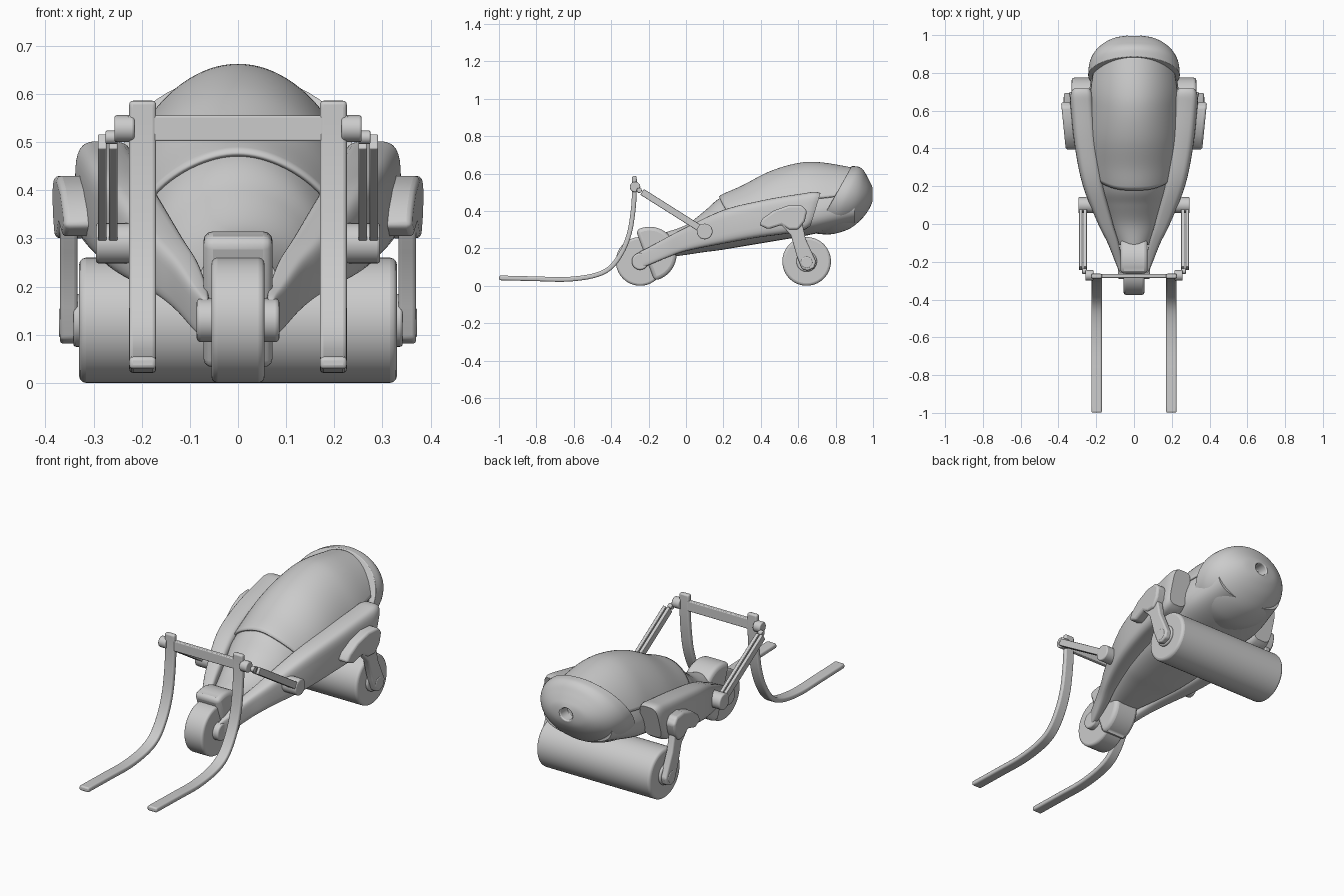
import bpy, bmesh
from math import sin, cos, pi, radians, copysign
from mathutils import Vector

if "Cube" in bpy.data.objects:
    bpy.data.objects.remove(bpy.data.objects["Cube"])


def finish(name, bm, mirror=False, bevel=0.0, segs=3, angle=35):
    bmesh.ops.recalc_face_normals(bm, faces=bm.faces)
    me = bpy.data.meshes.new(name)
    bm.to_mesh(me)
    bm.free()
    ob = bpy.data.objects.new(name, me)
    bpy.context.collection.objects.link(ob)
    bpy.ops.object.select_all(action='DESELECT')
    ob.select_set(True)
    bpy.context.view_layer.objects.active = ob
    bpy.ops.object.shade_smooth_by_angle(angle=radians(angle))
    if bevel:
        b = ob.modifiers.new("bevel", 'BEVEL')
        b.width, b.segments, b.limit_method = bevel, segs, 'ANGLE'
        b.angle_limit = radians(40)
    if mirror:
        m = ob.modifiers.new("mirror", 'MIRROR')
        m.use_axis = (True, False, False)
    return ob


def spline(keys, n):
    """Catmull-Rom through tuples of numbers."""
    out = []
    for i in range(len(keys) - 1):
        p = [Vector(keys[min(max(i + k, 0), len(keys) - 1)]) for k in (-1, 0, 1, 2)]
        for j in range(n):
            t = j / n
            out.append(p[1] + 0.5 * t * (p[2] - p[0] + t * (2 * p[0] - 5 * p[1] + 4 * p[2] - p[3]
                       + t * (3 * (p[1] - p[2]) + p[3] - p[0]))))
    return out + [Vector(keys[-1])]


def skin(bm, rings, closed=True):
    vs = [[bm.verts.new(p) for p in r] for r in rings]
    n = len(vs[0])
    for a, b in zip(vs, vs[1:]):
        for i in range(n if closed else n - 1):
            j = (i + 1) % n
            bm.faces.new((a[i], a[j], b[j], b[i]))
    if closed:
        bm.faces.new(vs[0])
        bm.faces.new(vs[-1])


def sup(v, e):
    return copysign(abs(v) ** e, v)


def prism(name, pts, x0, x1, bevel=0.008, mirror=False, splay=0.0):
    """Side-view (y, z) outline extruded along x."""
    bm = bmesh.new()
    skin(bm, [[(x + splay * (y - 0.55), y, z) for y, z in pts] for x in (x0, x1)])
    return finish(name, bm, mirror, bevel)


def rod(name, y, z, r, x0, x1, bevel=0.006, mirror=False, n=40):
    pts = [(y + r * cos(2 * pi * i / n), z + r * sin(2 * pi * i / n)) for i in range(n)]
    return prism(name, pts, x0, x1, bevel, mirror)


def strip(path, thick):
    """Outline of a band following a (y, z) path."""
    a, b = [], []
    for i, p in enumerate(path):
        d = (path[min(i + 1, len(path) - 1)] - path[max(i - 1, 0)]).normalized()
        o = Vector((-d.y, d.x)) * thick / 2
        a.append(p + o)
        b.append(p - o)
    return a + b[::-1]


# Main hull: y, mid z, half width, top z, bottom z
HULL = [(-.11, .22, .08, .285, .15), (0, .24, .125, .325, .165), (.1, .27, .165, .40, .18),
        (.18, .30, .192, .468, .19), (.3, .335, .215, .523, .21), (.45, .375, .23, .60, .235),
        (.6, .39, .235, .644, .26), (.72, .40, .235, .648, .285), (.9, .44, .2, .618, .33)]
hull_rows = spline(HULL, 8)


def hull_point(row, t, grow=0.0):
    y, zc, w, top, bot = row
    c, s = cos(t), sin(t)
    if s >= 0:
        return Vector((c * (w + grow), y, zc + s ** 1.35 * (top - zc + grow)))
    return Vector((sup(c, .7) * w, y, zc + sup(s, .7) * (zc - bot)))


def hull_at(y):
    for a, b in zip(hull_rows, hull_rows[1:]):
        if y <= b[0]:
            return a.lerp(b, (y - a[0]) / (b[0] - a[0]))
    return hull_rows[-1]


bm = bmesh.new()
skin(bm, [[hull_point(r, 2 * pi * i / 48) for i in range(48)] for r in hull_rows])
finish("hull", bm)

# Raised canopy cover over the hull
bm = bmesh.new()
cols = []
for i in range(41):
    t = radians(22 + 136 * i / 40)
    y0 = .18 + .07 * abs(cos(t)) ** 3
    y1 = min(.89, .81 + .56 * (hull_point(hull_at(.85), t).z - .46))
    cols.append([hull_point(hull_at(y0 + (y1 - y0) * v / 36), t, .007) for v in range(37)])
skin(bm, cols, closed=False)
canopy = finish("canopy", bm)
so = canopy.modifiers.new("thickness", 'SOLIDIFY')
so.thickness, so.offset = .01, 0

# Tail cap with a slanted front rim and an exhaust recess: y, mid z, half width, half height, slant
TAIL = [(.785, .46, .243, .18, .56), (.85, .455, .236, .18, .42), (.91, .46, .208, .157, .25),
        (.955, .472, .163, .113, .12), (.985, .482, .105, .066, .04), (.997, .488, .04, .036, 0)]
rows = spline(TAIL, 6) + [Vector((.994, .488, .034, .031, 0)), Vector((.94, .488, .032, .029, 0))]
bm = bmesh.new()
skin(bm, [[(w * cos(2 * pi * i / 48), y + k * h * sin(2 * pi * i / 48), zc + h * sin(2 * pi * i / 48))
           for i in range(48)] for y, zc, w, h, k in rows])
finish("tail_cap", bm, bevel=0.006)

# Side rails sweeping from the front hub to the tail: y, inner x, outer x, bottom z, top z
RAIL = [(-.27, .064, .074, .11, .16), (-.25, .06, .08, .095, .18), (-.2, .062, .1, .11, .205),
        (-.1, .08, .14, .15, .26), (0, .11, .19, .185, .312), (.2, .16, .27, .225, .405),
        (.4, .19, .312, .26, .455), (.6, .21, .335, .285, .492), (.66, .215, .338, .30, .502),
        (.69, .225, .33, .32, .495)]


def rail_ring(y, a, b, c, d):
    ring = []
    for i in range(32):
        u, v = sup(cos(2 * pi * i / 32), .5), sup(sin(2 * pi * i / 32), .5)
        z = (c + d) / 2 + (d - c) / 2 * v
        ring.append(((a + b) / 2 + (b - a) / 2 * u, y + 1.6 * max(0, y - .5) * (z - .4), z))
    return ring


bm = bmesh.new()
skin(bm, [rail_ring(*r) for r in spline(RAIL, 5)])
finish("side_rail", bm, mirror=True)

# Front wheel, hub and mudguard
rod("front_wheel", -.245, .13, .13, -.055, .055, .012, n=56)
rod("front_hub", -.245, .13, .045, -.086, .086, .008)
guard = [(-.195 + .145 * cos(radians(a)), .17 + .145 * sin(radians(a))) for a in range(-80, 122, 8)]
prism("front_mudguard", guard, -.072, .072, .026)

# Rear roller and axle
rod("rear_roller", .645, .13, .13, -.33, .33, .014, n=56)
rod("roller_hub", .645, .13, .055, -.342, .342)
rod("rear_axle", .645, .125, .032, -.372, .372)

# Rear swing legs with hip fairings
prism("rear_leg", [(.50, .37), (.60, .40), (.625, .32), (.64, .25), (.695, .13), (.685, .095), (.65, .08),
                   (.62, .09), (.592, .16), (.56, .27), (.51, .325)], .333, .37, .008, True)
prism("hip_fairing", [(.39, .325), (.41, .36), (.47, .402), (.55, .43), (.62, .43), (.647, .40), (.635, .345),
                      (.60, .30), (.55, .30), (.51, .325), (.44, .302)], .315, .377, .012, True, .1)

# Lift arm pivots and paired link bars
rod("lift_pivot", .1, .29, .042, .19, .295, .006, True, 24)
link = strip([Vector((-.235, .502)), Vector((.085, .30))], .036)
for i, x in enumerate((.25, .273)):
    prism(f"link_bar_{i + 1}", link, x, x + .018, .003, True)

# Fork carriage: crossbar and end pins
prism("crossbar", [(-.286, .502), (-.264, .502), (-.264, .555), (-.286, .555)], -.23, .23, .004)
rod("crossbar_pin", -.272, .528, .028, .215, .257, .005, True, 20)
rod("link_pin", -.25, .51, .014, .25, .275, .003, True, 16)

# Curved fork tines
FORK = [(-.276, .586), (-.276, .5), (-.283, .4), (-.303, .28), (-.345, .175), (-.41, .092),
        (-.5, .052), (-.64, .034), (-.8, .037), (-.999, .042)]
prism("fork_tine", strip(spline(FORK, 4), .025), .17, .226, .008, True)
